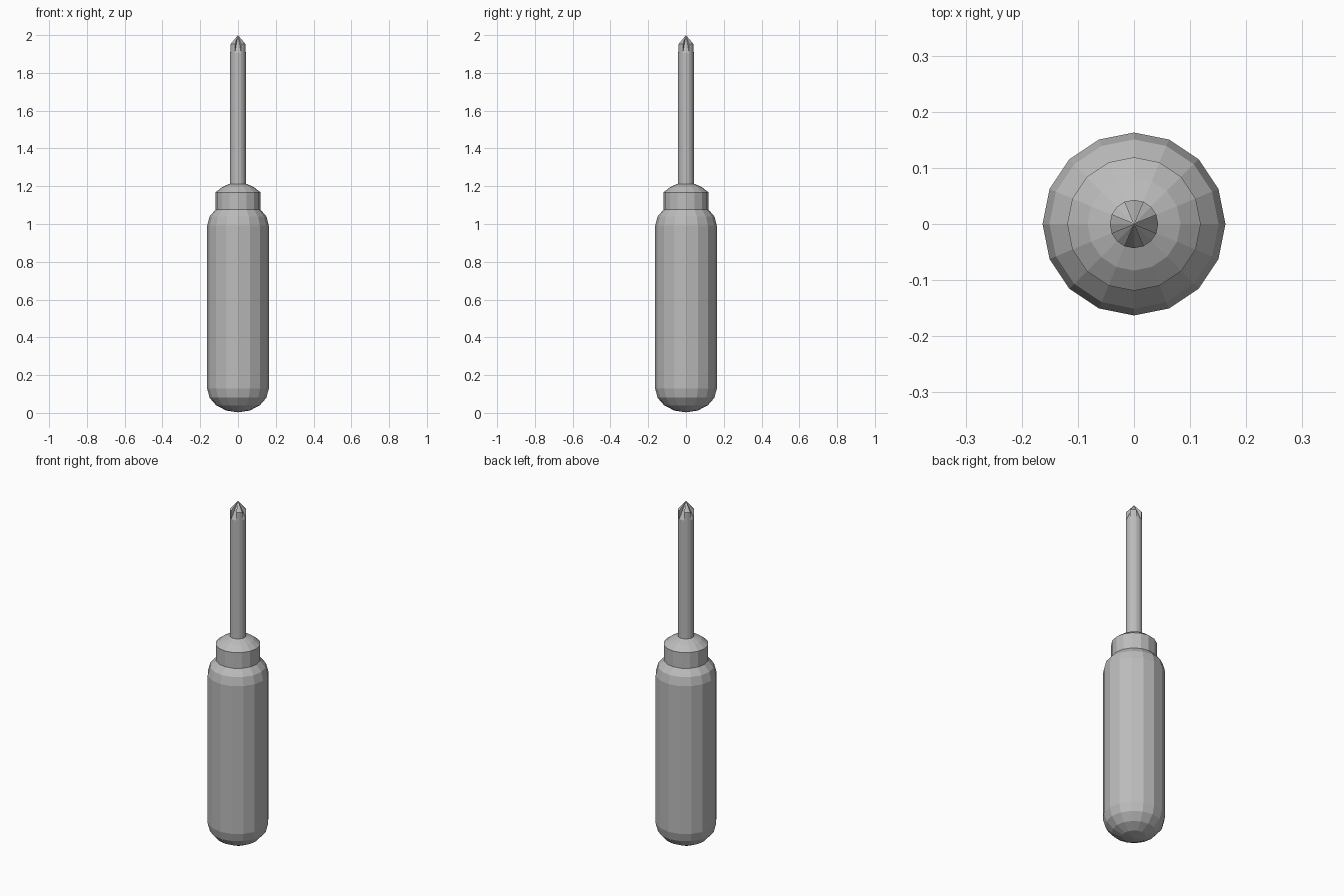
import bpy, bmesh
from math import sin, cos, pi, radians

cube = bpy.data.objects.get("Cube")
if cube:
    bpy.data.objects.remove(cube, do_unlink=True)

SIDES = 16

grey = bpy.data.materials.new("plain grey")
grey.use_nodes = True
colour = (0.5, 0.5, 0.5, 1)
grey.diffuse_color = colour
grey.node_tree.nodes["Principled BSDF"].inputs["Base Color"].default_value = colour


def finish(name, bm):
    bmesh.ops.remove_doubles(bm, verts=bm.verts, dist=1e-5)
    bmesh.ops.recalc_face_normals(bm, faces=bm.faces)
    mesh = bpy.data.meshes.new(name)
    bm.to_mesh(mesh)
    bm.free()
    mesh.materials.append(grey)
    obj = bpy.data.objects.new(name, mesh)
    bpy.context.collection.objects.link(obj)
    return obj


def lathe(name, profile):
    """Revolve (radius, height) points about z."""
    bm = bmesh.new()
    verts = [bm.verts.new((r, 0, z)) for r, z in profile]
    edges = [bm.edges.new(pair) for pair in zip(verts, verts[1:])]
    bmesh.ops.spin(bm, geom=verts + edges, cent=(0, 0, 0), axis=(0, 0, 1),
                   angle=2 * pi, steps=SIDES, use_merge=True)
    return finish(name, bm)


# Handle: a capsule with slightly flattened round ends
radius, cap, low, high = 0.163, 0.125, 0.128, 0.992
arc = [radians(22.5 * i) for i in range(5)]
bottom = [(radius * cos(a), low - cap * sin(a)) for a in reversed(arc)]
top = [(radius * cos(a), high + cap * sin(a)) for a in arc]
lathe("handle", [(r, max(z, 0)) for r, z in bottom + top])

# Collar with a shallow domed top
lathe("collar", [(0, 1.05), (0.119, 1.05), (0.119, 1.168), (0.083, 1.196),
                 (0.043, 1.213), (0, 1.213)])

# Shaft
SHAFT, NOTCH, SHOULDER = 0.043, 1.905, 1.952
lathe("shaft", [(0, 1.2), (SHAFT, 1.2), (SHAFT, NOTCH)])

# Cross tip: four raised pointed blades between four steep notches
bm = bmesh.new()


def rim(i, z):
    a = 2 * pi * i / SIDES
    return (SHAFT * cos(a), SHAFT * sin(a), z)


def face(*points):
    bm.faces.new([bm.verts.new(p) for p in points])


apex = (0, 0, 2)
for i in range(SIDES):
    if i % 4 in (1, 2):
        face(rim(i, NOTCH), rim(i + 1, NOTCH), rim(i + 1, SHOULDER), rim(i, SHOULDER))
        face(rim(i, SHOULDER), rim(i + 1, SHOULDER), apex)
    else:
        face(rim(i, NOTCH), rim(i + 1, NOTCH), apex)
    if i % 4 in (1, 3):
        face(rim(i, NOTCH), rim(i, SHOULDER), apex)
finish("cross_tip", bm)
